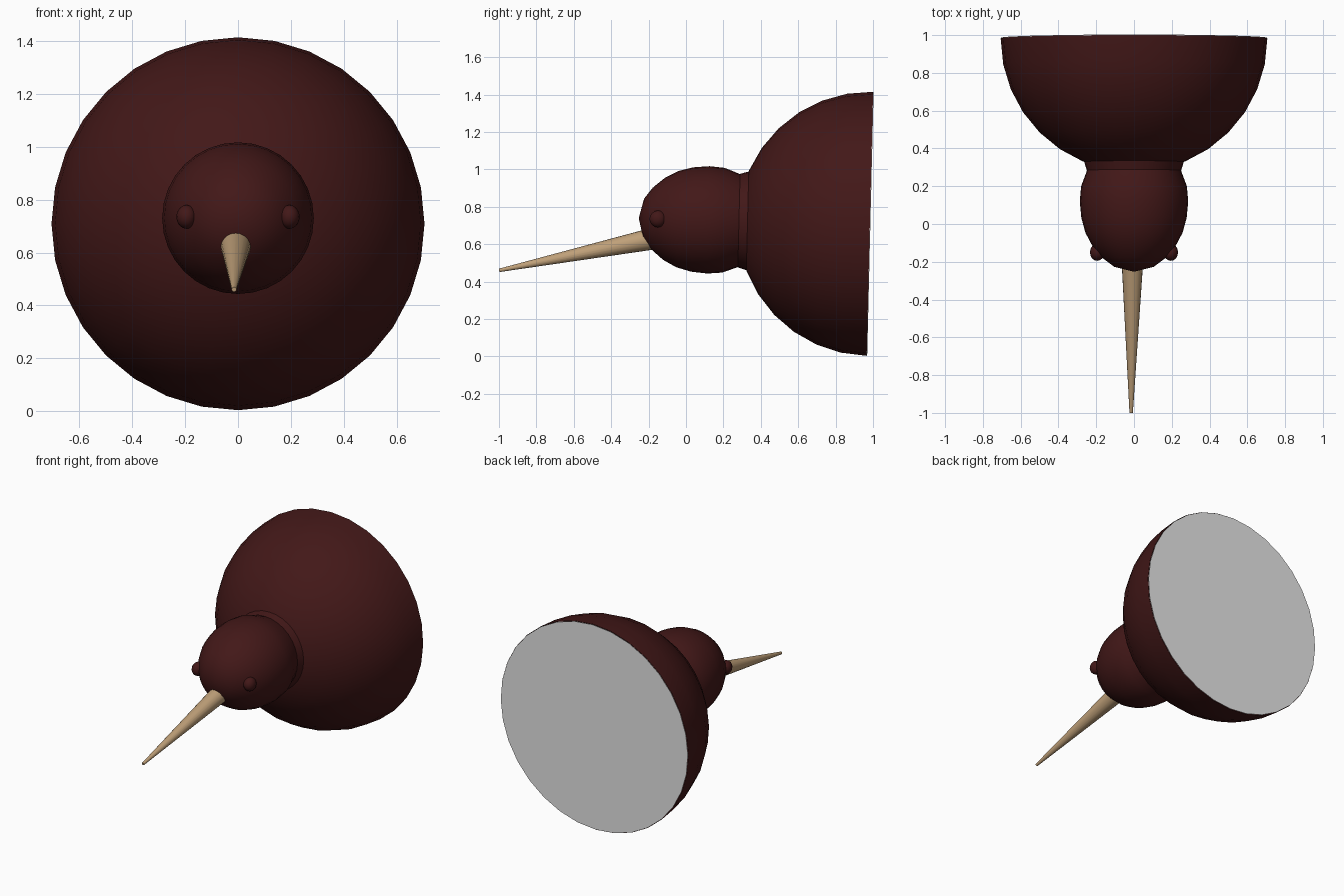
import bpy, bmesh
from math import sin, cos, pi, radians
from mathutils import Matrix, Vector

old = bpy.data.objects.get("Cube")
if old:
    bpy.data.objects.remove(old)


def material(name, rgb):
    m = bpy.data.materials.new(name)
    m.use_nodes = True
    m.diffuse_color = (*rgb, 1)
    m.node_tree.nodes["Principled BSDF"].inputs["Base Color"].default_value = (*rgb, 1)
    return m


MAROON = material("dark maroon", (0.055, 0.009, 0.009))
TAN = material("beak tan", (0.52, 0.35, 0.19))
GREY = material("base grey", (0.8, 0.8, 0.8))

# The body axis runs forward from the flat base, tipped slightly upward
AXIS = Matrix.Translation((0, 0.983, 0.709)) @ Matrix.Rotation(radians(88.6), 4, "X")


def finish(name, bm, mat, matrix):
    bmesh.ops.remove_doubles(bm, verts=bm.verts, dist=1e-5)
    bmesh.ops.recalc_face_normals(bm, faces=bm.faces)
    me = bpy.data.meshes.new(name)
    bm.to_mesh(me)
    bm.free()
    me.materials.append(mat)
    ob = bpy.data.objects.new(name, me)
    bpy.context.collection.objects.link(ob)
    ob.matrix_world = matrix
    bpy.ops.object.select_all(action="DESELECT")
    ob.select_set(True)
    bpy.context.view_layer.objects.active = ob
    bpy.ops.object.shade_smooth_by_angle(angle=radians(35))
    return ob


def lathe(name, profile, mat, matrix=AXIS, sides=32):
    """Spin (radius, height) points about local z."""
    bm = bmesh.new()
    verts = [bm.verts.new((r, 0, h)) for r, h in profile]
    edges = [bm.edges.new(pair) for pair in zip(verts, verts[1:])]
    bmesh.ops.spin(bm, geom=verts + edges, cent=(0, 0, 0), axis=(0, 0, 1),
                   angle=2 * pi, steps=sides, use_merge=True)
    return finish(name, bm, mat, matrix)


# Half-dome body and its flat base
R = 0.706
lathe("body", [(R * cos(k * pi / 16), R * sin(k * pi / 16)) for k in range(8)]
      + [(0, R)], MAROON)
lathe("base_disc", [(0, -0.003), (R - 0.002, -0.003), (R - 0.002, 0), (0, 0)], GREY)

# Neck collar and egg-shaped head
lathe("neck", [(0.268, 0.64), (0.25, 0.70)], MAROON)
lathe("head", [(0, 0.68), (0.243, 0.685), (0.28, 0.783), (0.287, 0.863),
               (0.279, 0.95), (0.257, 1.03), (0.22, 1.10), (0.165, 1.165),
               (0.105, 1.21), (0, 1.236)], MAROON)

# Eyes
for side, x in (("left", 0.195), ("right", -0.195)):
    bm = bmesh.new()
    bmesh.ops.create_uvsphere(bm, u_segments=16, v_segments=10, radius=0.045)
    finish(side + "_eye", bm, MAROON,
           Matrix.Translation((x, -0.15, 0.735)) @ Matrix.Diagonal((0.85, 1, 1, 1)))

# Long tapered beak
root, tip = Vector((-0.008, -0.15, 0.635)), Vector((-0.015, -0.999, 0.46))
aim = (tip - root).to_track_quat("Z", "Y").to_matrix().to_4x4()
length = (tip - root).length
lathe("beak", [(0, 0), (0.06, 0), (0.009, length), (0, length)], TAN,
      Matrix.Translation(root) @ aim, 20)
